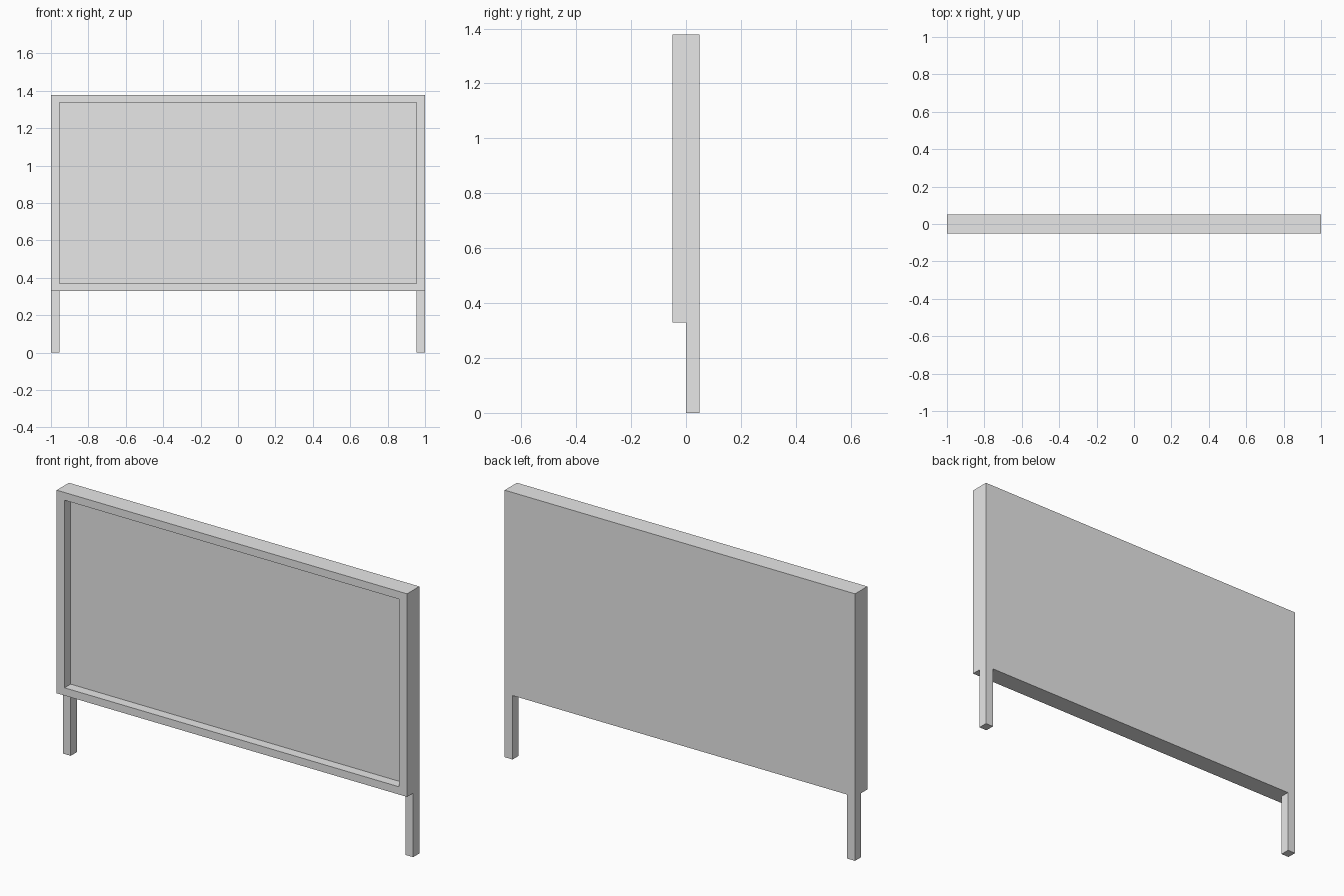
import bpy
import bmesh
from mathutils import Vector

HALF_W, HALF_D = 1.0, 0.05
BASE, TOP = 0.33, 1.378
BORDER_X, BORDER_Z = 0.045, 0.04

cube = bpy.data.objects.get("Cube")
if cube:
    bpy.data.objects.remove(cube, do_unlink=True)

grey = bpy.data.materials.new("light grey")
grey.use_nodes = True
grey.diffuse_color = (0.8, 0.8, 0.8, 1)
grey.node_tree.nodes["Principled BSDF"].inputs["Base Color"].default_value = grey.diffuse_color


def add_box(bm, low, high):
    """Add a box between two corners and return its vertices."""
    low, high = Vector(low), Vector(high)
    verts = bmesh.ops.create_cube(bm, size=1)["verts"]
    bmesh.ops.scale(bm, vec=high - low, verts=verts)
    bmesh.ops.translate(bm, vec=(low + high) / 2, verts=verts)
    return verts


def finish(bm, name):
    bmesh.ops.recalc_face_normals(bm, faces=bm.faces)
    mesh = bpy.data.meshes.new(name)
    bm.to_mesh(mesh)
    bm.free()
    mesh.materials.append(grey)
    obj = bpy.data.objects.new(name, mesh)
    bpy.context.collection.objects.link(obj)
    return obj


# Framed board: a slab whose front face is inset and pushed back to mid depth
bm = bmesh.new()
add_box(bm, (-HALF_W, -HALF_D, BASE), (HALF_W, HALF_D, TOP))
bm.normal_update()
front = min(bm.faces, key=lambda f: f.calc_center_median().y)
panel = bmesh.ops.extrude_discrete_faces(bm, faces=[front])["faces"][0]
middle = panel.calc_center_median()
for v in panel.verts:
    v.co.x -= BORDER_X if v.co.x > middle.x else -BORDER_X
    v.co.z -= BORDER_Z if v.co.z > middle.z else -BORDER_Z
# Recess walls and the sunken panel
sunken = bmesh.ops.extrude_discrete_faces(bm, faces=[panel])["faces"][0]
bmesh.ops.translate(bm, vec=(0, HALF_D, 0), verts=sunken.verts)
finish(bm, "framed_board")

# Legs: flush with the back and the outer sides
for side, name in ((1, "left_leg"), (-1, "right_leg")):
    bm = bmesh.new()
    inner, outer = sorted((side * (HALF_W - BORDER_X), side * HALF_W))
    add_box(bm, (inner, 0, 0), (outer, HALF_D, BASE))
    finish(bm, name)
